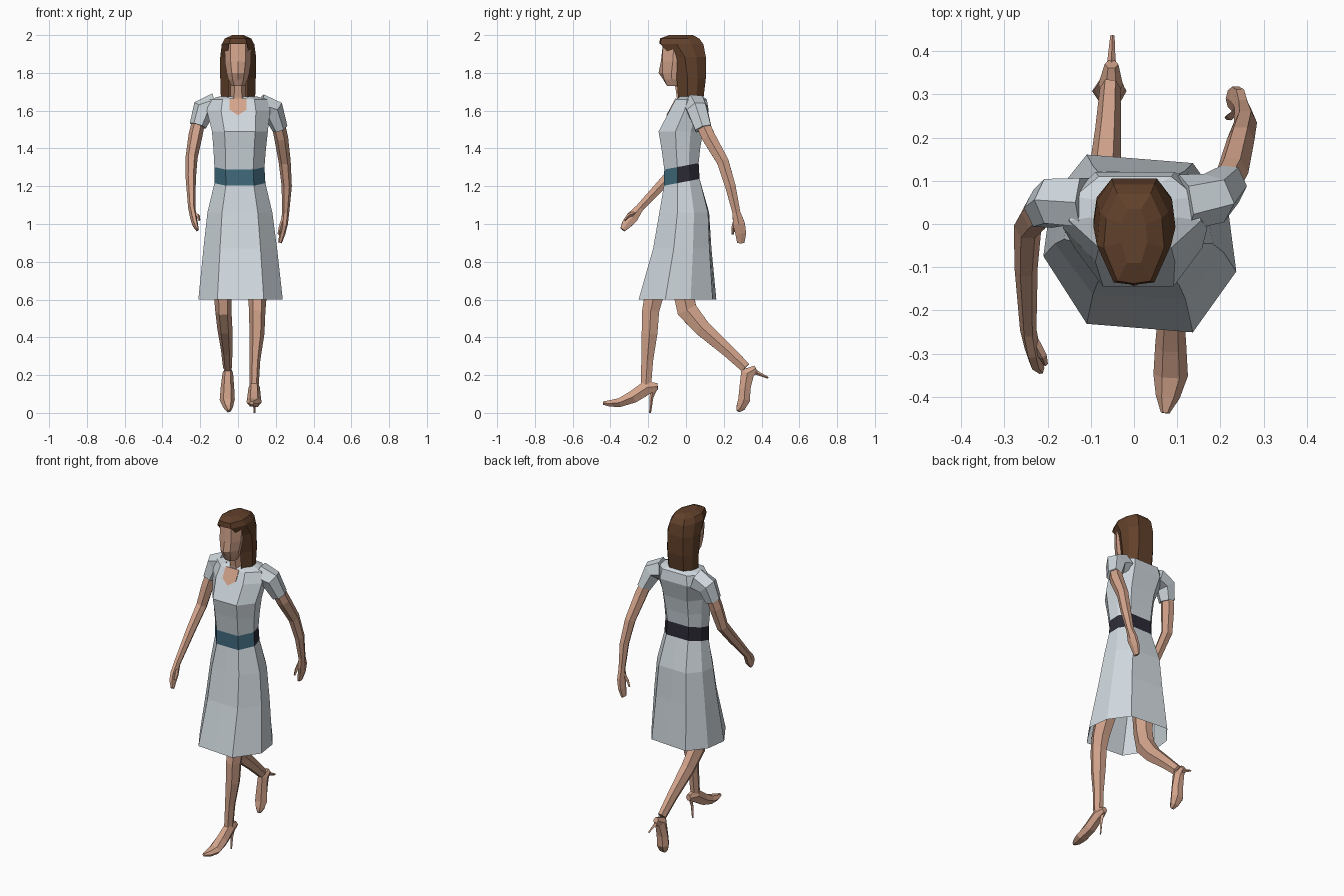
import bpy, bmesh, math
from mathutils import Vector


def mat(name, rgb):
    m = bpy.data.materials.new(name)
    m.diffuse_color = (*rgb, 1)
    return m


CLOTH = mat("pale grey cloth", (0.62, 0.68, 0.72))
SKIN = mat("skin", (0.65, 0.37, 0.26))
HAIR = mat("brown hair", (0.12, 0.052, 0.024))
TEAL = mat("teal belt", (0.05, 0.14, 0.2))
DARK = mat("dark belt", (0.025, 0.023, 0.035))


def loft(name, rings, mats, cap=(True, True), skip=lambda r, i: False):
    """Skin a stack of closed rings; skip(r, i) leaves a face out."""
    bm = bmesh.new()
    vs = [[bm.verts.new(p) for p in ring] for ring in rings]
    n = len(rings[0])
    for r in range(len(vs) - 1):
        for i in range(n):
            if not skip(r, i):
                j = (i + 1) % n
                bm.faces.new((vs[r][i], vs[r][j], vs[r + 1][j], vs[r + 1][i]))
    if cap[0]:
        bm.faces.new(vs[0][::-1])
    if cap[1]:
        bm.faces.new(vs[-1])
    bmesh.ops.recalc_face_normals(bm, faces=bm.faces)
    me = bpy.data.meshes.new(name)
    bm.to_mesh(me)
    bm.free()
    for m in mats:
        me.materials.append(m)
    ob = bpy.data.objects.new(name, me)
    bpy.context.collection.objects.link(ob)
    return ob


SHAPE = [(-.55, 0), (0, 0), (.55, 0), (1, .38), (.92, .72),
         (.55, 1), (0, 1), (-.55, 1), (-.92, .72), (-1, .38)]


def ring(z, xl, xr, yf, yb, skew=0.0, tilt=0.0, bump=0.0):
    """Ten-sided body section: flat front and back, angled sides."""
    pts = []
    for i, (a, b) in enumerate(SHAPE):
        x = (xl + xr) / 2 + a * (xr - xl) / 2
        y = yf + b * (yb - yf) + skew * x - (bump if i == 1 else 0)
        pts.append((x, y, z + tilt * y))
    return pts


def tube(name, path, m, sides=6):
    """Limb: path of (x, y, z, half width across x, half depth)."""
    c = [Vector(p[:3]) for p in path]
    rings = []
    for k, p in enumerate(path):
        t = (c[min(k + 1, len(c) - 1)] - c[max(k - 1, 0)]).normalized()
        u = Vector((1, 0, 0))
        u = (u - t * u.dot(t)).normalized()
        v = t.cross(u)
        rings.append([c[k] + u * p[3] * math.cos(a) + v * p[4] * math.sin(a)
                      for a in (2 * math.pi * i / sides for i in range(sides))])
    return loft(name, rings, [m])


# dress: bodice, belt and open skirt share their boundary rings
belt_top = ring(1.31, -.125, .14, -.115, .067, tilt=.19)
belt_low = ring(1.225, -.125, .145, -.117, .072, tilt=.19)
loft("bodice", [
    belt_top,
    ring(1.40, -.13, .148, -.13, .075),
    ring(1.49, -.138, .158, -.145, .09),
    ring(1.60, -.165, .17, -.087, .12),
    ring(1.66, -.15, .155, -.055, .11),
    ring(1.675, -.10, .10, -.03, .09)], [CLOTH], cap=(False, True))
loft("skirt", [
    ring(.60, -.21, .237, -.24, .152, skew=-.08),
    ring(.87, -.183, .207, -.168, .13, skew=-.05),
    ring(1.06, -.162, .182, -.138, .12, skew=-.03),
    belt_low], [CLOTH], cap=(False, False))

# belt: teal at the front, dark from the sides back
belt = loft("belt", [belt_low, belt_top], [TEAL, DARK], cap=(False, False))
for f in belt.data.polygons:
    f.material_index = int(f.center.y > -.04)

# neck and the open neckline
tube("neck", [(0, -.005, 1.6, .045, .045), (0, -.015, 1.68, .04, .04),
              (0, -.03, 1.78, .038, .04)], SKIN)


def plate_point(x, z, off):
    return (x, -.055 - (1.66 - z) * .53 - off, z)


OUT = [(-.045, 1.665), (-.045, 1.605), (0, 1.575), (.045, 1.605), (.045, 1.665)]
loft("neckline", [[plate_point(x, z, o) for x, z in OUT] for o in (0, .004)], [SKIN])

# head
loft("head", [
    ring(1.73, -.034, .034, -.1, -.03),
    ring(1.765, -.052, .052, -.115, -.01, bump=.006),
    ring(1.80, -.06, .06, -.125, 0, bump=.02),
    ring(1.86, -.07, .07, -.125, .02, bump=.008),
    ring(1.955, -.07, .07, -.122, .03)], [SKIN])

# hair: closed crown, open in front of the face
loft("hair", [
    ring(1.645, -.09, .09, -.04, .09),
    ring(1.77, -.094, .094, -.05, .105),
    ring(1.885, -.094, .096, -.075, .105),
    ring(1.952, -.086, .086, -.135, .092, bump=.006),
    ring(1.982, -.07, .07, -.132, .07, bump=.006),
    ring(2.0, -.03, .03, -.09, .035)], [HAIR], cap=(False, True),
    skip=lambda r, i: r < 3 and i < 2)

# sleeves
tube("left_sleeve", [(.115, .05, 1.625, .07, .065), (.185, .06, 1.603, .062, .06),
                     (.222, .092, 1.505, .042, .05)], CLOTH)
tube("right_sleeve", [(-.115, .05, 1.625, .07, .065), (-.185, .05, 1.603, .062, .06),
                      (-.212, .035, 1.52, .045, .05)], CLOTH)

# arms run on into flattened hands
tube("back_swung_arm", [
    (.205, .075, 1.56, .035, .04), (.228, .12, 1.46, .037, .042),
    (.247, .195, 1.33, .032, .036), (.258, .235, 1.2, .027, .032),
    (.252, .267, 1.06, .019, .024), (.246, .28, 1.0, .018, .037),
    (.235, .29, .95, .016, .033), (.222, .29, .9, .01, .022)], SKIN)
tube("back_thumb", [(.242, .265, 1.03, .012, .012), (.225, .25, .98, .01, .01),
                    (.215, .247, .945, .006, .006)], SKIN, 4)
tube("forward_swung_arm", [
    (-.205, .045, 1.56, .035, .04), (-.225, .025, 1.47, .037, .042),
    (-.246, -.005, 1.35, .032, .036), (-.25, -.1, 1.24, .027, .032),
    (-.245, -.245, 1.085, .019, .024), (-.236, -.285, 1.035, .018, .036),
    (-.228, -.315, 1.0, .016, .03), (-.215, -.335, .97, .008, .016)], SKIN)
tube("forward_thumb", [(-.235, -.265, 1.06, .012, .012), (-.212, -.305, 1.045, .01, .01),
                       (-.205, -.325, 1.02, .006, .006)], SKIN, 4)

# legs
tube("front_leg", [
    (.095, -.06, .9, .065, .075), (.102, -.17, .62, .05, .058),
    (.102, -.187, .54, .043, .052), (.1, -.193, .42, .04, .048),
    (.09, -.205, .28, .028, .036), (.085, -.212, .15, .025, .032)], SKIN)
tube("rear_leg", [
    (-.08, -.02, .9, .065, .075), (-.08, -.015, .64, .048, .062),
    (-.078, .005, .545, .043, .062), (-.07, .085, .45, .04, .05),
    (-.06, .22, .33, .03, .038), (-.055, .315, .24, .024, .032)], SKIN)

# high-heeled feet, from heel to toe
tube("front_foot", [
    (.088, -.15, .14, .017, .02), (.086, -.205, .135, .03, .043),
    (.085, -.28, .085, .036, .038), (.085, -.35, .055, .04, .027),
    (.078, -.4, .05, .028, .02), (.072, -.438, .052, .01, .01)], SKIN)
tube("rear_foot", [
    (-.052, .37, .235, .016, .02), (-.054, .325, .21, .028, .042),
    (-.056, .312, .13, .036, .034), (-.057, .308, .07, .04, .036),
    (-.052, .29, .03, .026, .028), (-.048, .275, .01, .012, .012)], SKIN)
tube("front_heel_spike", [(.087, -.17, .13, .014, .018), (.087, -.183, .08, .009, .01),
                          (.087, -.19, 0, .005, .005)], SKIN, 4)
tube("rear_heel_spike", [(-.052, .345, .225, .014, .018), (-.052, .385, .208, .009, .01),
                         (-.05, .436, .185, .005, .005)], SKIN, 4)
